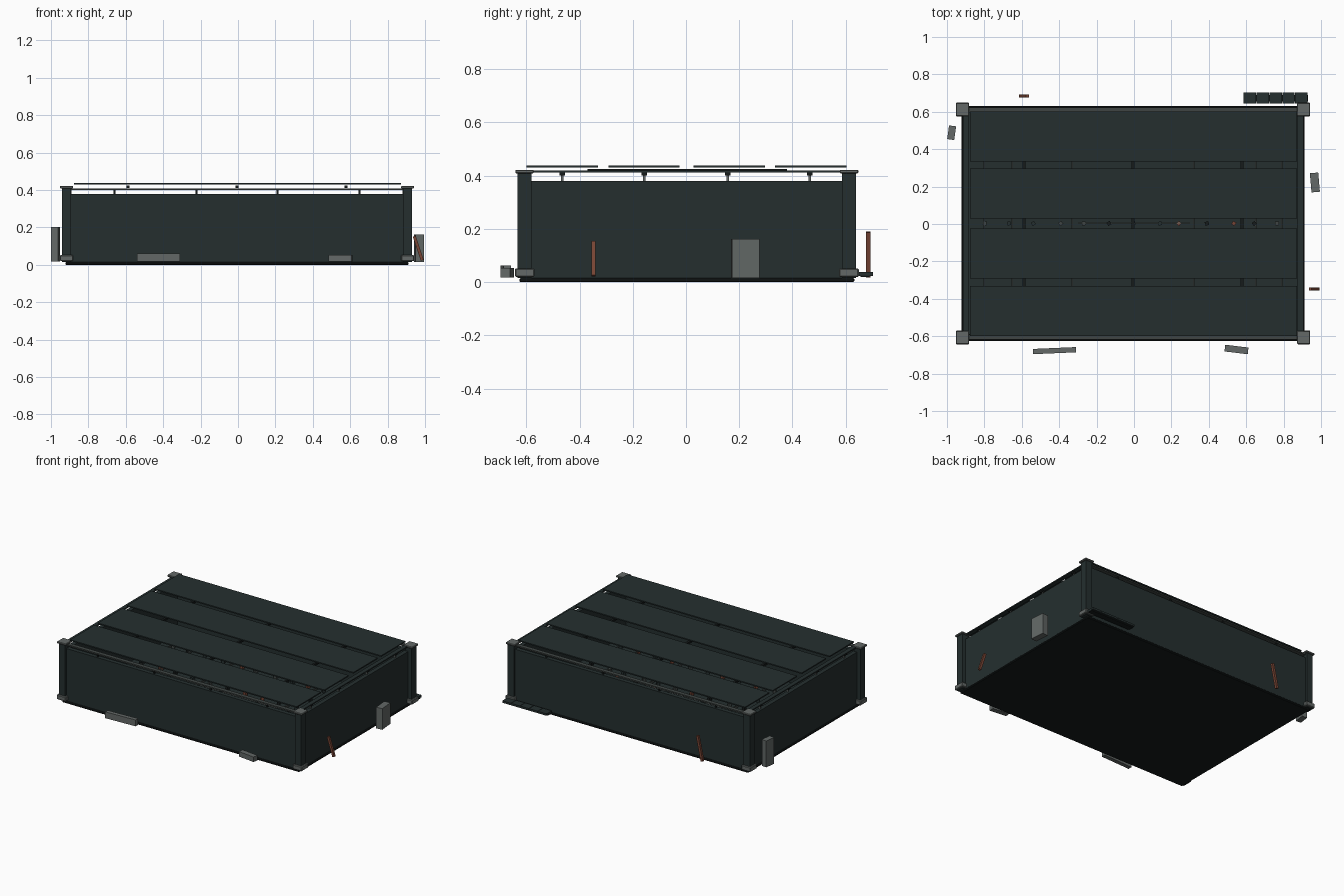
import bpy, math, random
from mathutils import Vector

random.seed(4)
if "Cube" in bpy.data.objects:
    bpy.data.objects.remove(bpy.data.objects["Cube"])


def material(name, rgb):
    m = bpy.data.materials.new(name)
    m.use_nodes = True
    col = (*rgb, 1)
    m.diffuse_color = col
    m.node_tree.nodes["Principled BSDF"].inputs["Base Color"].default_value = col
    return m


GREEN = material("dark green metal", (0.018, 0.028, 0.028))
BLACK = material("blackened metal", (0.008, 0.011, 0.011))
GREY = material("concrete grey", (0.125, 0.14, 0.135))
SLATE = material("slate metal", (0.05, 0.06, 0.057))
RUST = material("rust", (0.19, 0.06, 0.035))


def box(name, x, y, z, mat, turn=0.0, bevel=0.0):
    """Box from (min, max) ranges on each axis, turned about its upright axis."""
    ranges = (x, y, z)
    bpy.ops.mesh.primitive_cube_add(size=1, location=[(a + b) / 2 for a, b in ranges])
    ob = bpy.context.object
    ob.name = name
    ob.scale = [b - a for a, b in ranges]
    bpy.ops.object.transform_apply(location=False, rotation=False, scale=True)
    ob.rotation_euler.z = math.radians(turn)
    ob.data.materials.append(mat)
    if bevel:
        mod = ob.modifiers.new("edge bevel", "BEVEL")
        mod.width = bevel
        mod.segments = 1
    return ob


def around(centre, size):
    return (centre - size / 2, centre + size / 2)


def rod(name, start, end, thick, mat):
    """Square bar between two points."""
    a, b = Vector(start), Vector(end)
    bpy.ops.mesh.primitive_cube_add(size=1, location=(a + b) / 2)
    ob = bpy.context.object
    ob.name = name
    ob.scale = (thick, thick, (b - a).length)
    ob.rotation_euler = (0, math.atan2(b.x - a.x, b.z - a.z), 0)
    ob.data.materials.append(mat)


CX, CY = -0.005, 0.003     # centre of the crate body
HX, HY = 0.91, 0.622       # half size of the walls

# Base plate and inner floor
box("base_plate", around(CX, 1.834), around(CY, 1.258), (0, 0.015), BLACK, bevel=0.004)
box("inner_floor", around(CX, 1.78), around(CY, 1.2), (0.013, 0.025), GREEN)

# Walls, upper rails and the studs carrying the rails
for s, side in ((-1, "right"), (1, "left")):
    x = CX + s * (HX - 0.015)
    box(f"{side}_wall", around(x, 0.03), around(CY, 2 * HY), (0.015, 0.38), GREEN)
    box(f"{side}_rail", around(x, 0.03), around(CY, 1.19), (0.411, 0.419), GREEN)
    for y in (-0.465, -0.157, 0.157, 0.465):
        box(f"{side}_stud", around(x + s * -0.005, 0.01), around(y, 0.01), (0.378, 0.413), GREY)
        box(f"{side}_stud_head", around(x, 0.02), around(y, 0.02), (0.4, 0.412), BLACK)
for s, side in ((-1, "front"), (1, "back")):
    y = CY + s * (HY - 0.015)
    box(f"{side}_wall", around(CX, 2 * HX - 0.06), around(y, 0.03), (0.015, 0.38), GREEN)
    box(f"{side}_rail", around(CX, 1.78), around(y, 0.028), (0.4, 0.409), SLATE)
    for x in (-0.66, -0.222, 0.212, 0.65):
        box(f"{side}_stud", around(x, 0.01), around(y, 0.01), (0.378, 0.402), BLACK)

# Corner posts with feet and caps
for sx in (-1, 1):
    for sy in (-1, 1):
        x, y = CX + sx * 0.912, CY + sy * 0.609
        box("corner_post", around(x, 0.048), around(y, 0.052), (0.015, 0.412), GREEN)
        box("post_foot", around(x, 0.07), around(y, 0.074), (0.02, 0.052), GREY, bevel=0.004)
        box("post_cap", around(x, 0.07), around(y, 0.07), (0.409, 0.422), GREY, bevel=0.003)

# Roof beams and slats
for x in (-0.587, -0.005, 0.578):
    box("roof_beam", around(x, 0.016), (-0.37, 0.38), (0.411, 0.425), BLACK)
for y in (-0.465, -0.158, 0.163, 0.468):
    box("roof_slat", around(-0.003, 1.75), around(y, 0.268), (0.43, 0.438), GREEN)

# Low inner strips and scattered scraps on the floor
for x in (-0.8, -0.65, -0.33, 0.32, 0.65, 0.79):
    box("floor_strip", around(x, 0.008), around(CY, 1.1), (0.024, 0.04), SLATE)
box("middle_strip", (-0.3, 0.3), around(0.005, 0.006), (0.024, 0.045), GREY)
for i in range(13):
    for j in range(7):
        x = CX + (i - 6) * 0.13 + random.uniform(-0.02, 0.02)
        y = CY + (j - 3) * 0.16 + 0.08 * (j < 3) - 0.08 * (j > 3)
        tall = random.uniform(0.04, 0.07)
        box("floor_scrap", around(x, 0.02), around(y, 0.02), (0.024, tall),
            random.choice((GREEN, SLATE, BLACK, RUST)), random.uniform(0, 90))

# Loose blocks lying around the outside
box("front_long_block", around(-0.425, 0.229), around(-0.677, 0.028), (0.018, 0.062), GREY, 2.5)
box("front_short_block", around(0.548, 0.125), around(-0.671, 0.036), (0.018, 0.053), GREY, -7)
box("right_block", around(-0.975, 0.038), around(0.488, 0.074), (0.018, 0.202), GREY, -8)
box("left_block", around(0.967, 0.045), around(0.222, 0.103), (0.015, 0.162), GREY, 5)

# Fallen slatted panel at the back
for i in range(5):
    box("back_panel_slat", around(0.619 + i * 0.069, 0.066), (0.645, 0.702), (0.024, 0.038), GREEN)
box("back_panel_batten", (0.585, 0.929), (0.655, 0.69), (0.02, 0.026), BLACK)

# Leaning rusty bars
rod("back_bar", (-0.606, 0.684, 0.02), (-0.57, 0.684, 0.188), 0.017, RUST)
rod("left_bar", (0.985, -0.347, 0.024), (0.942, -0.347, 0.153), 0.016, RUST)
